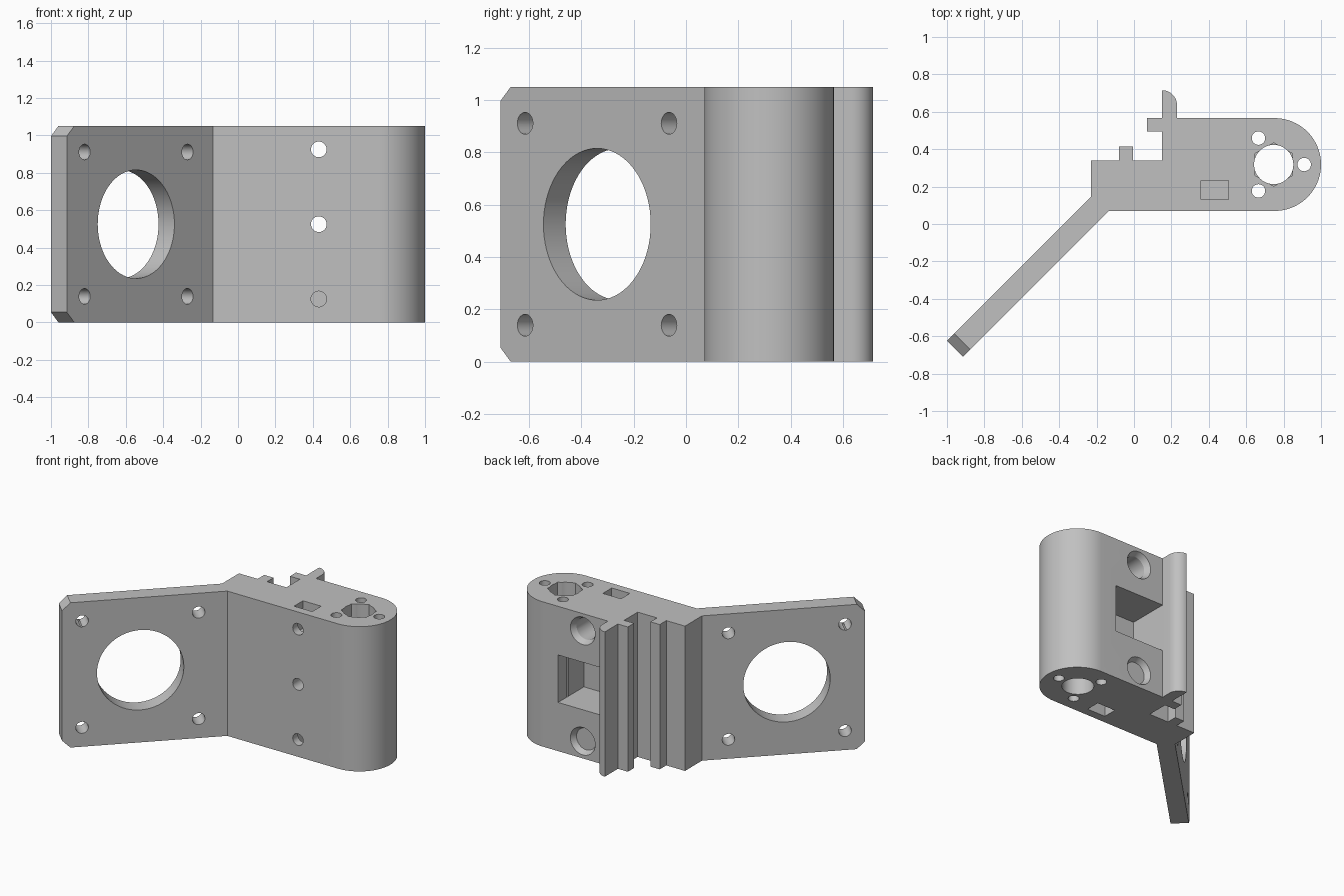
import bpy, bmesh, math
from mathutils import Matrix, Vector

cube = bpy.data.objects.get("Cube")
if cube:
    bpy.data.objects.remove(cube, do_unlink=True)

H = 1.05
MID = H / 2

grey = bpy.data.materials.new("plain_grey")
grey.use_nodes = True
COLOUR = (0.53, 0.53, 0.53, 1)
grey.diffuse_color = COLOUR
grey.node_tree.nodes["Principled BSDF"].inputs["Base Color"].default_value = COLOUR


def make_object(name, bm):
    bmesh.ops.recalc_face_normals(bm, faces=bm.faces)
    mesh = bpy.data.meshes.new(name)
    bm.to_mesh(mesh)
    bm.free()
    mesh.materials.append(grey)
    obj = bpy.data.objects.new(name, mesh)
    bpy.context.collection.objects.link(obj)
    return obj


def prism(name, outline, z0, z1):
    bm = bmesh.new()
    face = bm.faces.new([bm.verts.new((x, y, z0)) for x, y in outline])
    ext = bmesh.ops.extrude_face_region(bm, geom=[face])
    verts = [v for v in ext["geom"] if isinstance(v, bmesh.types.BMVert)]
    bmesh.ops.translate(bm, verts=verts, vec=(0, 0, z1 - z0))
    return make_object(name, bm)


def arc(cx, cy, r, a0, a1, n):
    angles = [math.radians(a0 + (a1 - a0) * i / n) for i in range(n + 1)]
    return [(cx + r * math.cos(a), cy + r * math.sin(a)) for a in angles]


def cut(tool):
    tool.hide_render = True
    mod = bracket.modifiers.new("cut", "BOOLEAN")
    mod.object = tool
    mod.operation = "DIFFERENCE"
    mod.solver = "EXACT"
    bpy.context.view_layer.objects.active = bracket
    bpy.ops.object.modifier_apply(modifier=mod.name)
    bpy.data.objects.remove(tool, do_unlink=True)


def cut_round(start, end, r, r_end=None, sides=40, turn=0):
    start, end = Vector(start), Vector(end)
    axis = end - start
    matrix = (Matrix.Translation((start + end) / 2)
              @ axis.to_track_quat("Z", "Y").to_matrix().to_4x4()
              @ Matrix.Rotation(turn, 4, "Z"))
    bm = bmesh.new()
    bmesh.ops.create_cone(bm, cap_ends=True, segments=sides, radius1=r,
                          radius2=r_end or r, depth=axis.length, matrix=matrix)
    cut(make_object("round_cutter", bm))


def cut_box(x0, x1, y0, y1, z0, z1):
    cut(prism("box_cutter", [(x0, y0), (x1, y0), (x1, y1), (x0, y1)], z0, z1))


# Bracket body: angled plate, rounded block, rail lip and ribs
outline = [(-1, -0.625), (-0.915, -0.71), (-0.135, 0.07)]
outline += arc(0.752, 0.318, 0.248, -90, 90, 40)
outline += [(0.23, 0.566)]
outline += arc(0.15, 0.635, 0.08, 0, 90, 12)
outline += [(0.15, 0.566), (0.07, 0.566), (0.07, 0.495), (0.15, 0.495),
            (0.15, 0.34), (-0.005, 0.34), (-0.005, 0.415), (-0.08, 0.415),
            (-0.08, 0.34), (-0.23, 0.34), (-0.23, 0.145)]
bracket = prism("motor_bracket", outline, 0, H)

# Chamfered outer corners of the plate
along = Vector((1, 1, 0)).normalized()
normal = Vector((1, -1, 0)).normalized()
plate_end = Vector((-0.957, -0.667, 0))
for z, s in ((0, 1), (H, -1)):
    bm = bmesh.new()
    loop = [(-0.05, -0.05), (0.107, -0.05), (-0.05, 0.102)]
    ends = []
    for d in (-0.2, 0.2):
        ends.append([bm.verts.new(plate_end + along * u + normal * d + Vector((0, 0, z + s * w)))
                     for u, w in loop])
        bm.faces.new(ends[-1])
    for i in range(3):
        j = (i + 1) % 3
        bm.faces.new((ends[0][i], ends[0][j], ends[1][j], ends[1][i]))
    cut(make_object("chamfer_cutter", bm))

# Motor opening and its four screw holes
centre = Vector((-0.545, -0.34, MID))
cut_round(centre - normal * 0.3, centre + normal * 0.3, 0.29, sides=72)
for u in (-0.389, 0.389):
    for w in (-0.386, 0.386):
        p = centre + along * u + Vector((0, 0, w))
        cut_round(p - normal * 0.25, p + normal * 0.2, 0.042, sides=28)

# Vertical bore with hexagonal pocket and three small holes
BX, BY = 0.747, 0.318
cut_round((BX, BY, -0.1), (BX, BY, H + 0.1), 0.105, sides=48)
cut_round((BX, BY, H - 0.25), (BX, BY, H + 0.1), 0.116, sides=6, turn=math.radians(0))
for x, y in arc(BX, BY, 0.163, 0, 240, 2):
    cut_round((x, y, -0.1), (x, y, H + 0.1), 0.036, sides=28)

# Recess in the back, flush with the lip
cut_box(0.23, 0.63, 0.27, 0.85, MID - 0.172, MID + 0.172)

# Cross holes, with countersunk wells on the upper and lower ones
SX = 0.432
for dz in (-0.4, 0, 0.4):
    z = MID + dz
    cut_round((SX, -0.1, z), (SX, 0.8, z), 0.042, sides=28)
    if dz:
        cut_round((SX, 0.32, z), (SX, 0.8, z), 0.078)
        cut_round((SX, 0.526, z), (SX, 0.567, z), 0.078, 0.1)

# Nut slots from the top and bottom
for z0, z1 in ((-0.1, 0.2), (H - 0.2, H + 0.1)):
    cut_box(SX - 0.073, SX + 0.073, 0.13, 0.232, z0, z1)

# Smooth curved walls, sharp edges
bpy.ops.object.select_all(action="DESELECT")
bracket.select_set(True)
bpy.context.view_layer.objects.active = bracket
bpy.ops.object.shade_smooth_by_angle(angle=math.radians(25))
